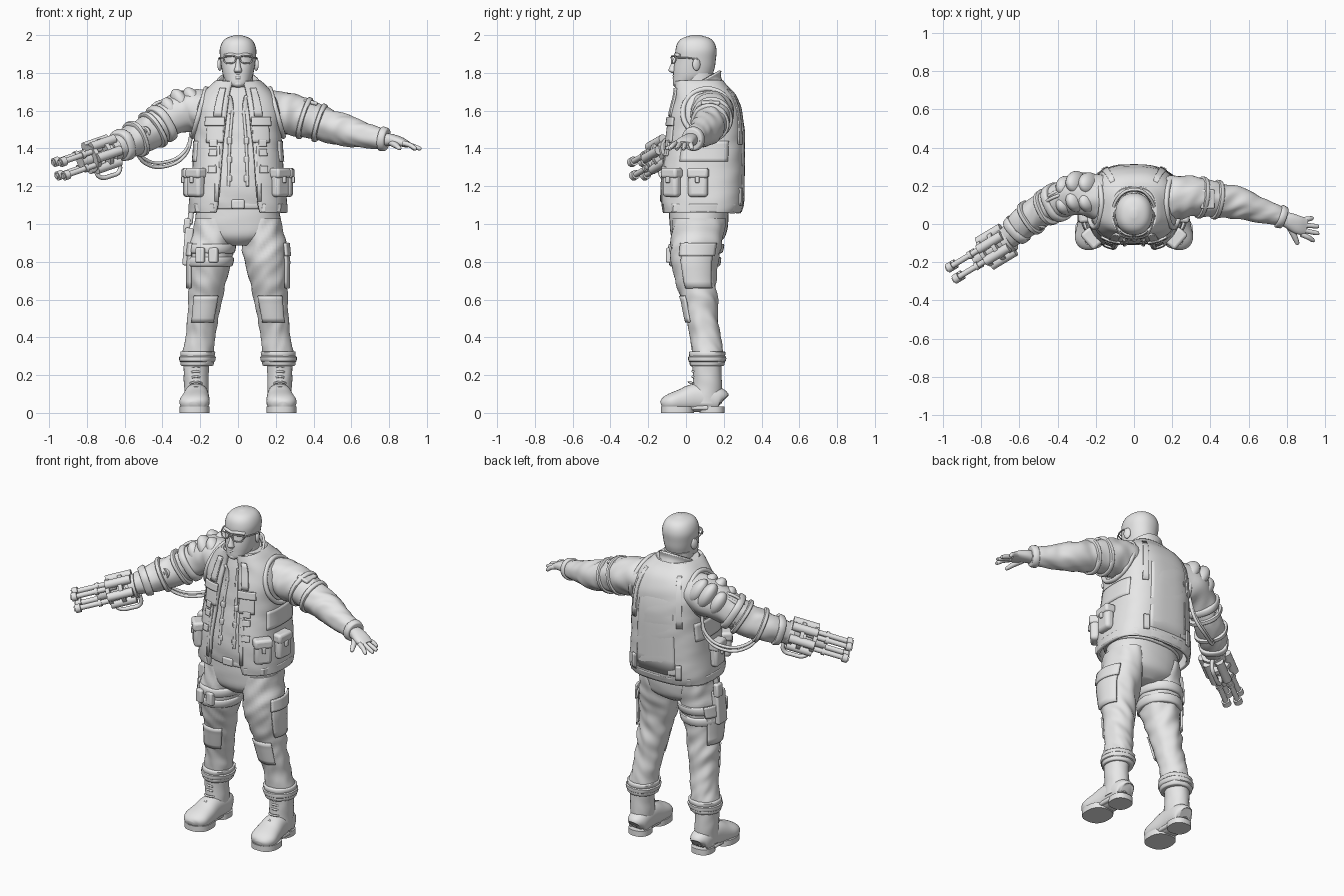
import bpy, bmesh, math
from mathutils import Vector, noise

if "Cube" in bpy.data.objects:
    bpy.data.objects.remove(bpy.data.objects["Cube"])

GREY = (0.8, 0.8, 0.8, 1)
mat = bpy.data.materials.new("plain grey")
mat.use_nodes = True
mat.diffuse_color = GREY
mat.node_tree.nodes["Principled BSDF"].inputs["Base Color"].default_value = GREY
made = []


def add(name, data):
    obj = bpy.data.objects.new(name, data)
    bpy.context.collection.objects.link(obj)
    data.materials.append(mat)
    made.append(obj)
    return obj


def from_grid(name, rows, wrap, cap):
    bm = bmesh.new()
    vs = [[bm.verts.new(p) for p in row] for row in rows]
    n = len(rows[0])
    for a, b in zip(vs, vs[1:]):
        for i in range(n if wrap else n - 1):
            k = (i + 1) % n
            bm.faces.new((a[i], a[k], b[k], b[i]))
    if cap:
        bm.faces.new(vs[0])
        bm.faces.new(vs[-1])
    bmesh.ops.recalc_face_normals(bm, faces=bm.faces)
    mesh = bpy.data.meshes.new(name)
    bm.to_mesh(mesh)
    bm.free()
    return add(name, mesh)


def thicken(obj, t):
    m = obj.modifiers.new("thickness", "SOLIDIFY")
    m.thickness, m.offset = t, 0


def spline(keys, sub):
    ext = [keys[0]] + list(keys) + [keys[-1]]
    out = []
    for a, b, c, d in zip(ext, ext[1:], ext[2:], ext[3:]):
        for k in range(sub):
            t = k / sub
            out.append([q + t * (r - p) / 2 + t * t * (2 * p - 5 * q + 4 * r - s) / 2
                        + t ** 3 * (3 * q - p - 3 * r + s) / 2 for p, q, r, s in zip(a, b, c, d)])
    return out + [list(keys[-1])]


def power(c, n):
    return math.copysign(abs(c) ** (2 / n), c)


def loft(name, keys, flat=False, n=2, sub=5, seg=32, fold=0, gap=None, tilt=0, s=1):
    """Skin through rings (x, y, z, radius, radius); gap leaves the front open."""
    rings, rows = spline(keys, sub), []
    for j, r in enumerate(rings):
        c, u, v = Vector(r[:3]), Vector((1, 0, 0)), Vector((0, 1, 0))
        if not flat:
            t = Vector(rings[min(j + 1, len(rings) - 1)][:3]) - Vector(rings[max(j - 1, 0)][:3])
            u = t.cross(Vector((0, 0, 1))).normalized()
            v = u.cross(t).normalized()
        g, row = 0, []
        if gap:
            g = math.asin((abs(gap[0] + (gap[1] - gap[0]) * j / len(rings)) / r[3]) ** (n / 2))
        run = (c - Vector(rings[0][:3])).length
        for i in range(seg + (1 if gap else 0)):
            a = -math.pi / 2 + g + (2 * math.pi - 2 * g) * i / seg
            ca, sa = math.cos(a), math.sin(a)
            k = 1
            if fold:
                k += fold * noise.noise(Vector((ca * 1.3, sa * 1.3 + len(name), run * 17 + ca * 1.5)))
            p = c + u * power(ca, n) * r[3] * k + v * power(sa, n) * r[4] * k
            p.z = max(p.z + tilt * (p.y - c.y), 0)
            p.x *= s
            row.append(p)
        rows.append(row)
    return from_grid(name, rows, not gap, not gap)


def at(keys, val, col, grow=0):
    ks = sorted(keys, key=lambda k: k[col])
    for a, b in zip(ks, ks[1:]):
        if val <= b[col]:
            break
    t = (val - a[col]) / (b[col] - a[col])
    r = [p + (q - p) * t for p, q in zip(a, b)]
    return r[:3] + [r[3] + grow, r[4] + grow]


def band(name, keys, a, b, col, grow, **kw):
    loft(name, [at(keys, a + (b - a) * t, col, g) for t, g in
                ((0, grow * .4), (.15, grow), (.85, grow), (1, grow * .4))], sub=2, **kw)


def skin_point(keys, phi, z, out, n):
    x, y, z, rx, ry = at(keys, z, 2, out)
    c, d = math.cos(math.radians(phi)), math.sin(math.radians(phi))
    r = (abs(c / rx) ** n + abs(d / ry) ** n) ** (-1 / n)
    return Vector((x + c * r, y + d * r, z))


def patch(name, keys, p0, p1, z0, z1, out=.01, n=2.8, s=1, t=.012):
    """Panel that follows the surface of an upright loft."""
    rows = [[skin_point(keys, p0 + (p1 - p0) * i / 12, z0 + (z1 - z0) * j / 6, out, n)
             for i in range(13)] for j in range(7)]
    thicken(from_grid(name, [[Vector((p.x * s, p.y, p.z)) for p in r] for r in rows], False, False), t)


def box(name, loc, size, yaw=0, tip=0, bevel=.01):
    bpy.ops.mesh.primitive_cube_add(size=1, location=loc, rotation=(0, tip, yaw))
    o = bpy.context.object
    o.name, o.scale = name, size
    bpy.ops.object.transform_apply(location=False, rotation=False)
    m = o.modifiers.new("soft edges", "BEVEL")
    m.width, m.segments = min(bevel, min(size) * .4), 3
    o.data.materials.append(mat)
    made.append(o)


def ball(name, loc, size, rot=(0, 0, 0)):
    bpy.ops.mesh.primitive_uv_sphere_add(segments=24, ring_count=14, location=loc, rotation=rot)
    o = bpy.context.object
    o.name, o.scale = name, size
    o.data.materials.append(mat)
    made.append(o)


def tube(name, pts, r, closed=False):
    cu = bpy.data.curves.new(name, "CURVE")
    cu.dimensions, cu.bevel_depth, cu.bevel_resolution = "3D", r, 3
    cu.use_fill_caps, cu.resolution_u = True, 6
    sp = cu.splines.new("BEZIER")
    sp.bezier_points.add(len(pts) - 1)
    for b, p in zip(sp.bezier_points, pts):
        b.co = p
        b.handle_left_type = b.handle_right_type = "AUTO"
    sp.use_cyclic_u = closed
    tmp = bpy.data.objects.new(name, cu)
    mesh = bpy.data.meshes.new_from_object(tmp)
    bpy.data.objects.remove(tmp)
    mesh.materials.clear()
    add(name, mesh)


def rod(name, a, b, r, seg=16):
    loft(name, [(*a, r, r), (*b, r, r)], sub=1, seg=seg)


# Head, neck and glasses
loft("head", [(0, -.02, 1.725, .03, .03), (0, -.01, 1.74, .055, .057), (0, .03, 1.78, .077, .098),
              (0, .042, 1.82, .086, .108), (0, .05, 1.87, .093, .108), (0, .053, 1.92, .097, .109),
              (0, .053, 1.96, .085, .097), (0, .053, 1.985, .06, .07), (0, .053, 2, .015, .02)],
     flat=True, n=2.2)
loft("neck", [(0, .08, 1.6, .09, .09), (0, .07, 1.72, .082, .085), (0, .07, 1.8, .08, .085)], flat=True)
loft("nose", [(0, -.05, 1.885, .01, .012), (0, -.065, 1.84, .013, .018), (0, -.07, 1.812, .021, .022),
              (0, -.062, 1.8, .015, .012)], flat=True, seg=16)
tube("brow", [(-.07, -.03, 1.89), (-.035, -.053, 1.896), (0, -.054, 1.89), (.035, -.053, 1.896), (.07, -.03, 1.89)], .01)
for dz in (0, .012):
    tube("lip", [(-.028, -.052, 1.771 + dz), (0, -.064, 1.773 + dz), (.028, -.052, 1.771 + dz)], .007)
ball("chin", (0, -.045, 1.742), (.03, .025, .02))
for s in (1, -1):
    ball("ear", (s * .096, .055, 1.845), (.012, .022, .034), (0, 0, s * .4))
    tube("lens_rim", [(s * x, y, z) for x, y, z in ((.012, -.075, 1.885), (.045, -.07, 1.888), (.074, -.055, 1.884),
         (.07, -.058, 1.858), (.045, -.072, 1.85), (.018, -.076, 1.86))], .004, True)
    tube("temple", [(s * .074, -.055, 1.88), (s * .098, 0, 1.88), (s * .1, .06, 1.872)], .004)
tube("glasses_bridge", [(-.014, -.075, 1.877), (0, -.08, 1.88), (.014, -.075, 1.877)], .004)

# Shirt and open vest
VEST = [(0, .08, 1.06, .25, .2), (0, .085, 1.12, .25, .214), (0, .087, 1.25, .238, .214),
        (0, .1, 1.4, .225, .203), (0, .105, 1.5, .222, .196), (0, .105, 1.6, .218, .182),
        (0, .1, 1.68, .185, .155), (0, .08, 1.73, .14, .13), (0, .07, 1.755, .11, .12)]
loft("shirt", [(k[0], k[1], k[2] + .03, k[3] - .025, k[4] - .022) for k in VEST[:8]], flat=True, n=2.6, fold=.04)
vest = loft("vest", VEST, flat=True, n=2.8, seg=72, fold=.02, gap=(.115, .02))
thicken(vest, .018)
for name, r, lift in (("collar", .11, 0), ("shirt_collar", .088, -.01)):
    c = loft(name, [(0, .07, 1.65 + lift, r + .012, r + .02), (0, .058, 1.71 + lift, r - .005, r + .012),
                    (0, .055, 1.742 + lift, r, r + .018)], flat=True, gap=(.02, .04), tilt=.55, fold=.03)
    thicken(c, .014)
patch("hem", VEST, -58, 238, 1.065, 1.105, .008)
patch("back_panel", VEST, 58, 122, 1.12, 1.66, .004)
for s in (1, -1):
    patch("chest_pocket", VEST, -69, -47, 1.43, 1.54, s=s)
    patch("chest_flap", VEST, -71, -45, 1.52, 1.565, .018, s=s)
    patch("shoulder_strap", VEST, -66, -55, 1.57, 1.72, .012, s=s)
    patch("back_strap", VEST, 46, 54, 1.42, 1.71, .01, s=s)
    patch("back_tab", VEST, 50, 57, 1.1, 1.19, .012, s=s)
    patch("side_panel", VEST, -30, 30, 1.33, 1.44, .008, s=s)
    patch("placket", VEST, -65, -60, 1.12, 1.6, .008, s=s)
    for z in (1.27, 1.36, 1.41):
        patch("buckle", VEST, -62, -52, z, z + .035, .014, s=s)
    for phi, yaw, w in ((-36, -.85, .1), (-5, -1.45, .105)):
        p = skin_point(VEST, phi, 1.22, .02, 2.8)
        box("pouch", (p.x * s, p.y, 1.215), (w, .055, .145), -yaw * s, bevel=.02)
        box("pouch_flap", (p.x * s, p.y, 1.27), (w + .008, .068, .055), -yaw * s, bevel=.015)
        box("pouch_clasp", (p.x * s, p.y, 1.235), (.022, .08, .035), -yaw * s, bevel=.005)
    tube("armhole_edge", [(s * (.205 - .035 * math.sin(a)), .112 + .128 * math.cos(a), 1.59 + .125 * math.sin(a))
                          for a in [i * math.pi / 5 for i in range(10)]], .014, True)
    tube("shirt_seam", [(s * .03, -.055, 1.6), (s * .045, -.088, 1.4), (s * .05, -.11, 1.2)], .008)
    for z in (1.24, 1.34, 1.44):
        box("shirt_clip", (s * .045, -.098 + (z - 1.24) * .1, z), (.028, .03, .04))

# Trousers
PELVIS = [(0, .07, 1.17, .2, .15), (0, .068, 1.09, .215, .157), (0, .068, 1, .225, .155),
          (0, .065, .93, .19, .14), (0, .06, .885, .07, .09)]
LEG = [(.125, .068, 1.03, .105, .14), (.135, .058, .92, .115, .138), (.15, .045, .8, .113, .124),
       (.16, .052, .7, .1, .108), (.172, .073, .6, .09, .093), (.185, .085, .5, .083, .085),
       (.2, .105, .4, .078, .08), (.212, .112, .32, .084, .084), (.215, .112, .26, .08, .08)]
loft("pelvis", PELVIS, flat=True, n=2.3, fold=.02)
band("belt", PELVIS, 1.08, 1.13, 2, .012, flat=True, n=2.3)
box("belt_buckle", (0, -.095, 1.105), (.07, .03, .05))
for s in (1, -1):
    loft("trouser_leg", LEG, flat=True, sub=8, seg=40, fold=.1, s=s)
    patch("thigh_pocket", LEG, -35, 45, .66, .87, .008, 2, s)
    patch("pocket_flap", LEG, -38, 48, .83, .9, .016, 2, s)
    patch("knee_panel", LEG, -130, -50, .48, .62, .004, 2, s)
    for z, r in ((.265, .01), (.285, .016), (.31, .01)):
        band("cuff_fold", LEG, z - .016, z + .016, 2, r, flat=True, fold=.08, s=s)

# Boots
    loft("boot_shaft", [(.222, .11, .29, .07, .078), (.222, .112, .2, .066, .075), (.22, .11, .12, .064, .08),
                        (.22, .1, .05, .064, .09)], flat=True, fold=.05, s=s)
    loft("boot_foot", [(.215, .192, .06, .035, .045), (.215, .17, .07, .06, .065), (.22, .06, .08, .066, .075),
                       (.225, -.02, .065, .075, .062), (.232, -.08, .055, .078, .048),
                       (.235, -.115, .045, .058, .035), (.235, -.13, .04, .025, .02)], n=2.3, s=s)
    for name, x, y, rx, ry in (("sole_front", .23, -.045, .08, .088), ("sole_heel", .216, .138, .064, .066)):
        loft(name, [(x, y, z, rx, ry) for z in (0, .034)], flat=True, n=2.4, sub=1, s=s)
    box("sole_arch", (s * .222, .05, .027), (.115, .14, .025))
    for i in range(6):
        z, y = .1 + i * .028, -.015 + min(i, 3) * .019
        tube("lace", [(s * .19, y + .015, z), (s * .222, y - .008, z + .008), (s * .254, y + .015, z)], .006)

# Holster and straps on the right thigh
for z in (.8, .87):
    band("thigh_strap", LEG, z - .025, z + .025, 2, .014, flat=True, s=-1)
for dy in (-.05, .02):
    box("thigh_ammo_pouch", (-.15 + dy, -.085, .835), (.05, .035, .08), -.3)
box("holster", (-.265, .05, .88), (.045, .085, .2), tip=.08)
box("holster_grip", (-.27, .07, .99), (.035, .055, .08), tip=.08)
tube("holster_hanger", [(-.255, .06, 1), (-.245, .07, 1.09)], .015)

# Left arm and hand
ARM = [(.13, .12, 1.6, .12, .1), (.23, .14, 1.59, .115, .112), (.33, .142, 1.567, .1, .105),
       (.45, .125, 1.53, .09, .09), (.55, .11, 1.5, .084, .083), (.65, .075, 1.475, .068, .07),
       (.74, .048, 1.455, .054, .057), (.79, .03, 1.447, .045, .048)]
loft("left_sleeve", ARM, sub=8, seg=40, fold=.1)
for a, b in ((.34, .365), (.42, .445), (.755, .79)):
    band("sleeve_band", ARM, a, b, 0, .012)
box("sleeve_patch", (.385, .13, 1.645), (.075, .1, .02), tip=.25)
loft("left_palm", [(.77, .03, 1.447, .034, .034), (.81, .018, 1.445, .042, .032), (.86, -.005, 1.435, .048, .025),
                   (.9, -.015, 1.42, .045, .017)], n=2.4)
for i, (x, y) in enumerate(((.94, .03), (.967, -.012), (.968, -.048), (.945, -.085))):
    b = .022 - i * .025
    loft("finger", [(.875, b, 1.428, .014, .014), (.91, (b + y) / 2, 1.418, .013, .013),
                    (x - .008, y, 1.4, .011, .011), (x, y, 1.397, .005, .005)], seg=12)
loft("thumb", [(.815, -.01, 1.43, .02, .018), (.838, -.06, 1.415, .016, .015), (.855, -.1, 1.4, .011, .01),
               (.858, -.107, 1.397, .004, .004)], seg=12)

# Mechanical right arm
MECH = [(-.13, .12, 1.6, .12, .1), (-.26, .155, 1.6, .112, .112), (-.37, .13, 1.555, .096, .095),
        (-.47, .08, 1.485, .084, .094), (-.56, .02, 1.44, .084, .085), (-.64, -.055, 1.405, .064, .066),
        (-.7, -.105, 1.378, .05, .05)]
loft("right_arm", MECH, sub=8, seg=40, fold=.09)
for a, b in ((-.39, -.42), (-.44, -.46), (-.53, -.55), (-.6, -.63)):
    band("arm_plate_ring", MECH, a, b, 0, .012, n=2.5)
for x, y, z, r in ((-.235, .165, 1.655, .085), (-.3, .17, 1.645, .088), (-.355, .15, 1.605, .08)):
    for d in (-.045, .045):
        ball("shoulder_plate", (x, y + d, z - abs(d) * .2), (.045, r * .72, r), (0, -.5, .25))
for dy, r in ((-.088, .032), (.088, .028)):
    rod("elbow_joint", (-.47, .08, 1.485), (-.47 + dy * .3, .08 + dy * 1.1, 1.485), r)
    rod("elbow_cap", (-.47, .08, 1.485), (-.47 + dy * .35, .08 + dy * 1.2, 1.485), r * .5)
for d in (0, .022):
    tube("lower_cable", [(-.24, .19, 1.5 + d), (-.28, .2, 1.365 + d), (-.385, .17, 1.305 + d),
                         (-.49, .1, 1.32 + d), (-.55, .04, 1.4 + d)], .009)
    tube("upper_cable", [(-.35, .16 + d, 1.65), (-.42, .14 + d, 1.645 - d), (-.465, .11 + d, 1.6 - d),
                         (-.46, .09 + d, 1.52)], .009)

# Rotary gun
start, tip = Vector((-.64, -.07, 1.397)), Vector((-.955, -.26, 1.287))
axis = tip - start
side = axis.cross(Vector((0, 0, 1))).normalized()
up = side.cross(axis).normalized()
for a, b, r in ((.02, .12, .07), (.2, .26, .082), (.4, .46, .076)):
    rod("gun_disc", start + axis * a, start + axis * b, r, 24)
rod("gun_core", start, start + axis * .62, .036)
for i in range(6):
    o = (side * math.cos(i * math.pi / 3) + up * math.sin(i * math.pi / 3)) * .072
    rod("gun_housing", start + axis * .06 + o, start + axis * .45 + o, .025)
for u in (-1, 1):
    for v in (-1, 1):
        o = side * u * .034 + up * v * .037
        for name, a, b, r in (("barrel", .3, 1, .015), ("muzzle", .9, .98, .025), ("barrel_collar", .58, .63, .021)):
            rod(name, start + axis * a + o, start + axis * b + o, r)
tube("gun_handle", [start + axis * a - up * h for a, h in ((.02, .06), (.05, .115), (.2, .125), (.38, .11), (.42, .06))], .012)

# Smooth shading with sharp creases
bpy.ops.object.select_all(action="DESELECT")
for o in made:
    o.select_set(True)
bpy.context.view_layer.objects.active = made[0]
bpy.ops.object.shade_smooth_by_angle(angle=math.radians(40))
